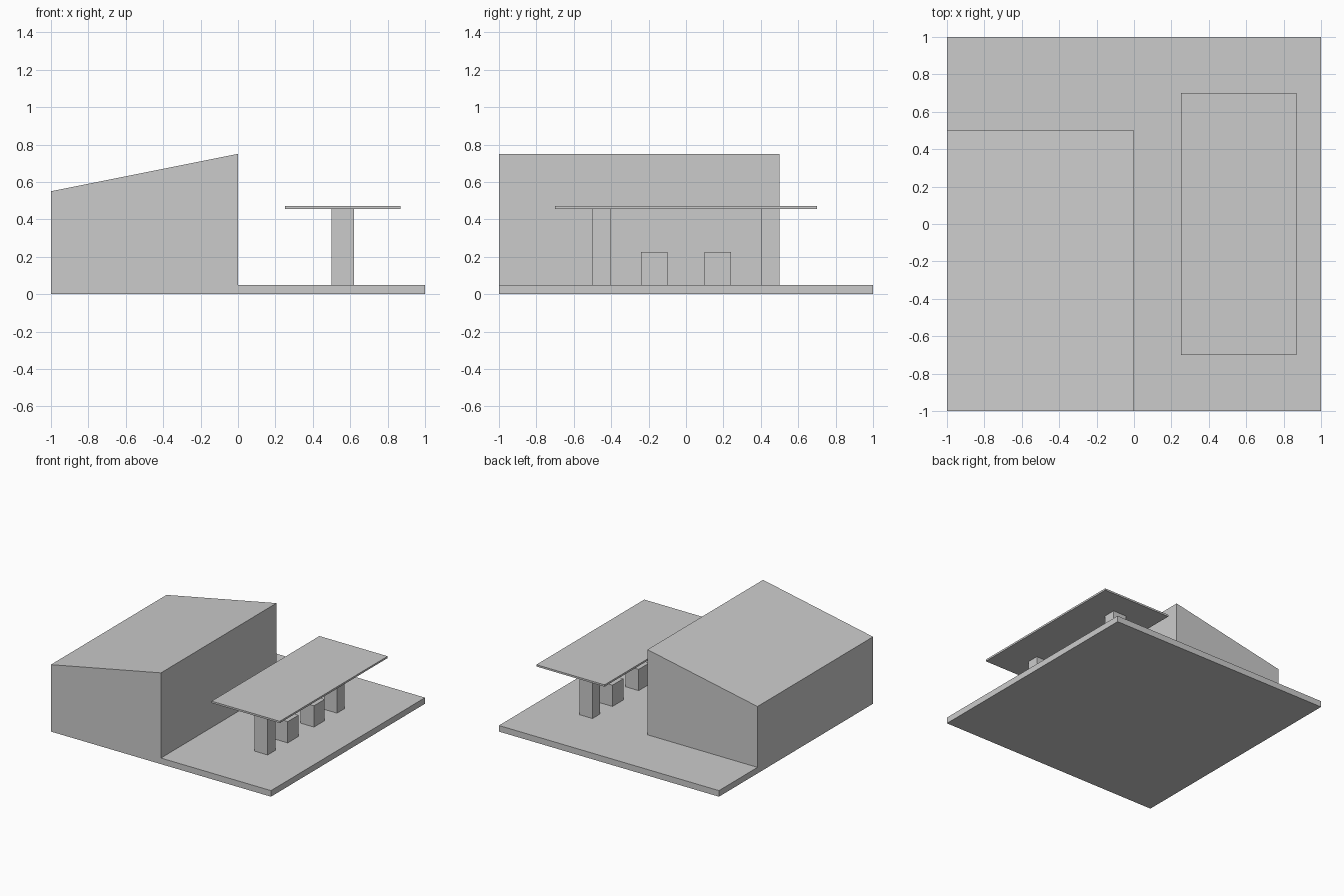
import bpy, bmesh

if "Cube" in bpy.data.objects:
    bpy.data.objects.remove(bpy.data.objects["Cube"])


def box(name, x, y, z):
    """Axis-aligned box from (min, max) ranges."""
    bm = bmesh.new()
    bmesh.ops.create_cube(bm, size=1)
    for v in bm.verts:
        v.co = [r[0] if c < 0 else r[1] for c, r in zip(v.co, (x, y, z))]
    mesh = bpy.data.meshes.new(name)
    bm.to_mesh(mesh)
    bm.free()
    obj = bpy.data.objects.new(name, mesh)
    bpy.context.collection.objects.link(obj)
    return obj


# Ground slab
box("forecourt_slab", (-1, 1), (-1, 1), (0, 0.05))

# Shop building with a single-pitch roof, lower on the left
shop = box("shop_building", (-1, 0), (-1, 0.5), (0, 0.75))
for v in shop.data.vertices:
    if v.co.z > 0.5 and v.co.x < -0.5:
        v.co.z = 0.55

# Canopy over the pumps
box("canopy_roof", (0.25, 0.87), (-0.7, 0.7), (0.455, 0.47))

# Mirrored pairs of canopy posts and fuel pumps
for side, s in (("front", -1), ("back", 1)):
    for part, near, far, top in (("canopy_post", 0.4, 0.5, 0.455),
                                 ("fuel_pump", 0.1, 0.24, 0.225)):
        box(f"{side}_{part}", (0.5, 0.62), sorted((s * near, s * far)), (0.05, top))
